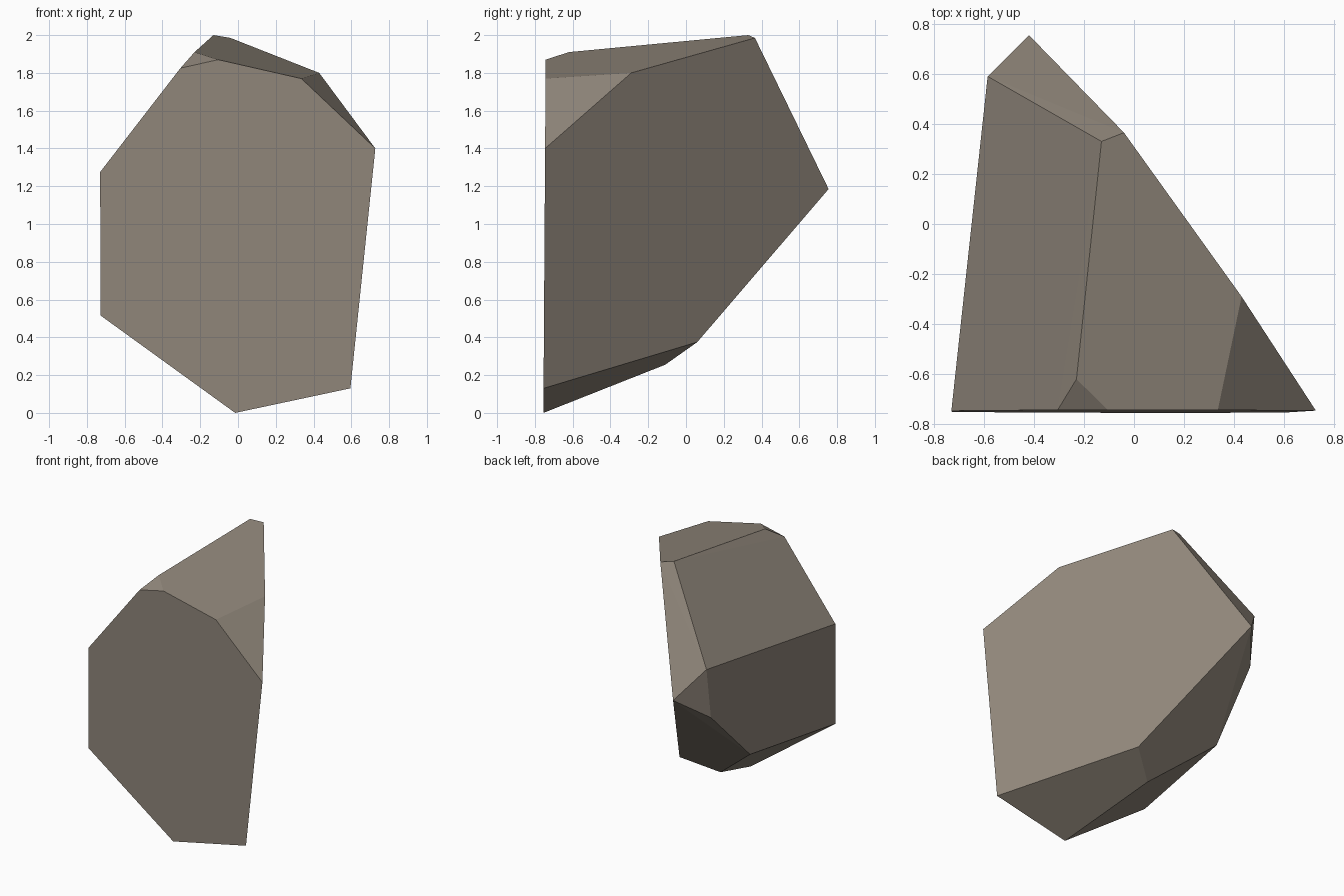
import bpy, bmesh, math

if "Cube" in bpy.data.objects:
    bpy.data.objects.remove(bpy.data.objects["Cube"])

# Corner points of the chiselled boulder (convex, so a hull gives every facet)
front_rim = [(-0.73, 1.275), (-0.727, 0.515), (-0.015, 0.0), (0.595, 0.13),
             (0.727, 1.40), (0.335, 1.77), (-0.105, 1.87), (-0.305, 1.825)]
crown = [(-0.23, -0.62, 1.91), (0.43, -0.29, 1.80),
         (-0.13, 0.33, 2.0), (-0.04, 0.365, 1.985)]
back = [(-0.585, 0.59, 1.40), (-0.42, 0.755, 1.185), (-0.588, 0.541, 1.018)]
underside = [(-0.63, 0.132, 0.594), (-0.213, -0.11, 0.255), (0.012, 0.06, 0.375)]

# The front face leans back very slightly with height
points = [(x, -0.755 + 0.0065 * z, z) for x, z in front_rim] + crown + back + underside

bm = bmesh.new()
for p in points:
    bm.verts.new(p)
bmesh.ops.convex_hull(bm, input=bm.verts[:])
# Merge nearly coplanar triangles into clean facets
bmesh.ops.dissolve_limit(bm, angle_limit=math.radians(2.5),
                         verts=bm.verts[:], edges=bm.edges[:])
bmesh.ops.recalc_face_normals(bm, faces=bm.faces[:])

mesh = bpy.data.meshes.new("boulder")
bm.to_mesh(mesh)
bm.free()

# One warm grey stone colour
stone = bpy.data.materials.new("warm grey stone")
stone.diffuse_color = (0.275, 0.237, 0.193, 1)
stone.use_nodes = True
stone.node_tree.nodes["Principled BSDF"].inputs["Base Color"].default_value = stone.diffuse_color
mesh.materials.append(stone)

boulder = bpy.data.objects.new("boulder", mesh)
bpy.context.collection.objects.link(boulder)
